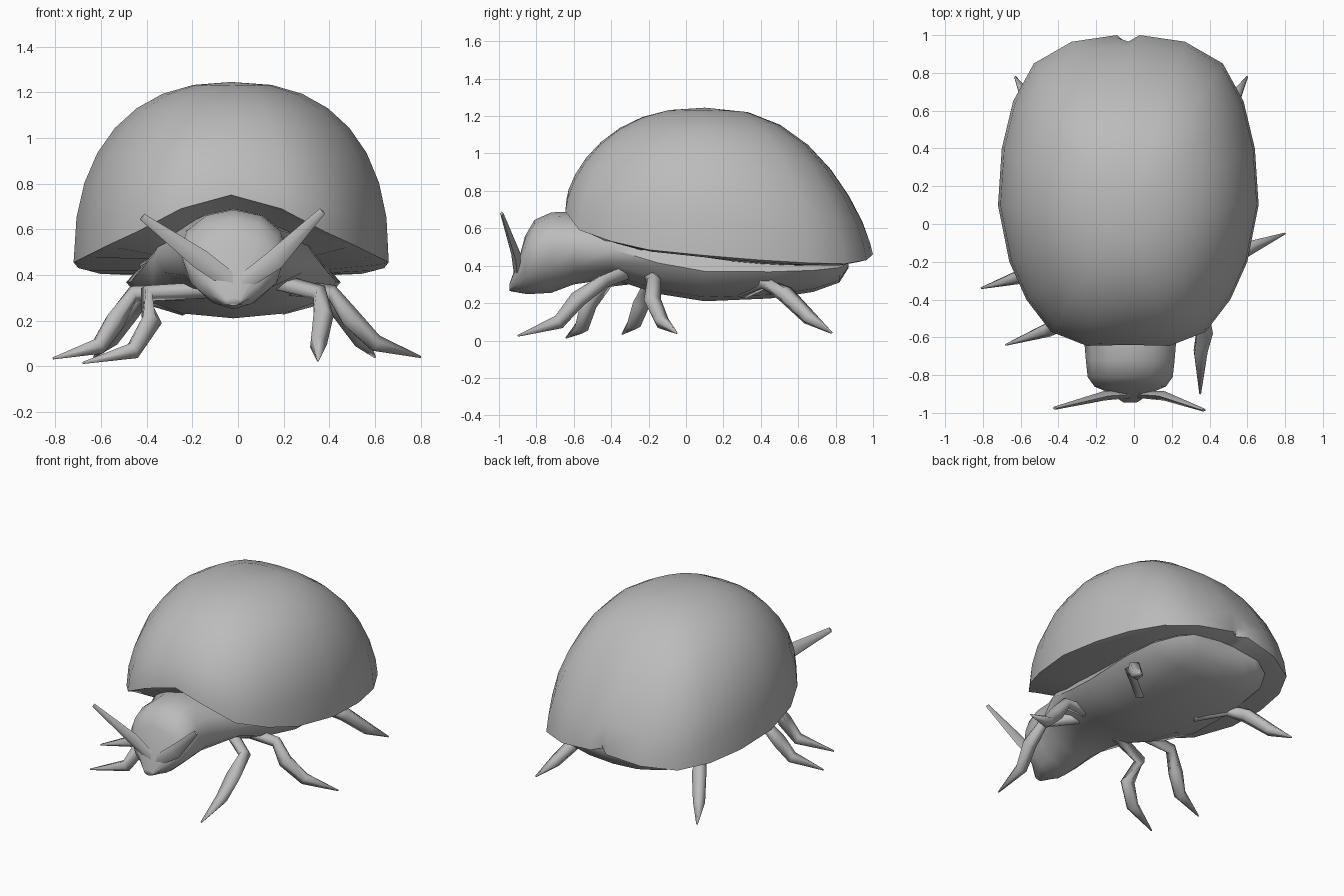
import bpy, bmesh, math
from mathutils import Vector

if "Cube" in bpy.data.objects:
    bpy.data.objects.remove(bpy.data.objects["Cube"])

grey = bpy.data.materials.new("plain grey")
grey.diffuse_color = (0.5, 0.5, 0.5, 1)
grey.use_nodes = True
grey.node_tree.nodes["Principled BSDF"].inputs["Base Color"].default_value = grey.diffuse_color


def finish(name, bm, angle):
    bmesh.ops.recalc_face_normals(bm, faces=bm.faces)
    mesh = bpy.data.meshes.new(name)
    bm.to_mesh(mesh)
    bm.free()
    mesh.materials.append(grey)
    ob = bpy.data.objects.new(name, mesh)
    bpy.context.collection.objects.link(ob)
    bpy.ops.object.select_all(action='DESELECT')
    ob.select_set(True)
    bpy.context.view_layer.objects.active = ob
    bpy.ops.object.shade_smooth_by_angle(angle=math.radians(angle))
    return ob


def bridge(bm, a, b):
    n = len(a)
    for i in range(n):
        j = (i + 1) % n
        bm.faces.new((a[i], a[j], b[j], b[i]))


def loft(name, rings, angle=60, hidden=None):
    """Join a list of point rings and cap both ends; drop faces the rule calls hidden."""
    bm = bmesh.new()
    loops = [[bm.verts.new(p) for p in r] for r in rings]
    for a, b in zip(loops, loops[1:]):
        bridge(bm, a, b)
    bm.faces.new(loops[0])
    bm.faces.new(loops[-1])
    bmesh.ops.recalc_face_normals(bm, faces=bm.faces)
    if hidden:
        gone = [f for f in bm.faces if hidden(f.calc_center_median())]
        bmesh.ops.delete(bm, geom=gone, context='FACES')
    return finish(name, bm, angle)


def limb(name, path, radii, sides=5, flat=1.0):
    """Tapered tube along a path, optionally flattened."""
    pts = [Vector(p) for p in path]
    rings = []
    for i, p in enumerate(pts):
        t = (pts[min(i + 1, len(pts) - 1)] - pts[max(i - 1, 0)]).normalized()
        u = t.cross(Vector((0, 1, 0))).normalized()
        v = t.cross(u)
        rings.append([p + radii[i] * (u * math.cos(a) + v * flat * math.sin(a))
                      for a in (2 * math.pi * k / sides for k in range(sides))])
    return loft(name, rings, 85)


# domed wing shell: half outline of the rim from front to back
CX, CY, TOP = -0.03, 0.1, 1.245
half = [(.22, -.645, .69), (.41, -.57, .59), (.54, -.4, .53), (.63, -.2, .485),
        (.69, .1, .455), (.67, .4, .43), (.61, .65, .415), (.5, .85, .41),
        (.3, .965, .43), (.06, 1.0, .46)]
rim = [(0, -.64, .75)] + half + [(0, 1.0, .47)] + [(-x, y, z) for x, y, z in reversed(half)]
back_mid = len(half) + 1


def dome_point(p, t):
    x, y, z = p
    d = (y - CY) / math.hypot(x, y - CY)
    end_p, end_q = (2.4, 1.25) if d > 0 else (2.4, 1.5)   # rounding of back and front
    p_exp = 2.35 + (end_p - 2.35) * d * d
    q_exp = 2.35 + (end_q - 2.35) * d * d
    r, h = math.cos(t) ** (2 / p_exp), math.sin(t) ** (2 / q_exp)
    return (CX * (1 - 0.2 * h) + x * r, CY + (y - CY) * r, z + (TOP - z) * h)


bm = bmesh.new()
steps = 8
rings = [[bm.verts.new(dome_point(p, math.pi / 2 * s / steps)) for p in rim] for s in range(steps)]
for a, b in zip(rings, rings[1:]):
    bridge(bm, a, b)
apex = bm.verts.new((CX, CY, TOP))
for i, v in enumerate(rings[-1]):
    bm.faces.new((v, rings[-1][(i + 1) % len(rim)], apex))
# underside running in to the belly
lip = [bm.verts.new((CX + x * .94, CY + (y - CY) * .95, z - .01)) for x, y, z in rim]
inner = [bm.verts.new((CX + x * .58, CY + (y - CY) * .58, min(z - .01, .47))) for x, y, z in rim]
bridge(bm, rings[0], lip)
bridge(bm, lip, inner)
# seam notch at the back
for ring, depth in ((rings[0], .05), (rings[1], .02), (lip, .03)):
    ring[back_mid].co.y -= depth
finish("wing_shell", bm, 50)

# head, neck and belly: y, bottom, top, half width
sections = [(-.945, .265, .3, .035), (-.89, .255, .45, .12), (-.86, .25, .56, .19),
            (-.81, .25, .645, .225), (-.72, .255, .685, .235), (-.6, .30, .69, .245),
            (-.4, .33, .65, .35), (-.15, .25, .58, .41), (.1, .21, .53, .45),
            (.45, .225, .51, .47), (.68, .26, .49, .44), (.82, .31, .47, .36), (.87, .39, .45, .26)]
body = []
for y, lo, hi, w in sections:
    head = y < -.65
    mid = lo + (hi - lo) * (.58 if head else .5)
    ring = []
    for k in range(12):
        c, s = math.cos(math.pi * k / 6), math.sin(math.pi * k / 6)
        if head and s < 0:                       # tapered chin
            c = math.copysign(abs(c) ** 1.25, c)
        ring.append((-.02 + w * c, y, mid + (hi - mid if s > 0 else mid - lo) * s))
    body.append(ring)
loft("head_and_belly", body, 50,
     lambda c: (c.y > -.35 and c.z > .56) or (c.y > -.1 and c.z > .465))

# antennae: flat blades rising from the snout
for name, tip in (("antenna_left", (-.42, -.975, .655)), ("antenna_right", (.37, -.985, .68))):
    s = 1 if tip[0] > 0 else -1
    base, mid = (0, -.9, .35), (s * .16, -.91, .465)
    limb(name, [base, mid, tip], [.035, .045, .016], 4, .55)

# legs: hip, knee, shin, ankle, toe
back = [(.2, .3, .26), (.38, .42, .31), (.44, .53, .25), (.53, .66, .12), (.6, .78, .04)]
legs = {
    "front_leg_right": [(.12, -.28, .38), (.36, -.44, .32), (.37, -.58, .22), (.35, -.68, .1), (.35, -.9, .025)],
    "front_leg_left": [(-.1, -.3, .34), (-.4, -.42, .32), (-.38, -.52, .2), (-.46, -.56, .07), (-.68, -.64, .015)],
    "middle_leg_right": [(.15, -.2, .35), (.41, -.17, .32), (.49, -.18, .21), (.6, -.13, .1), (.8, -.05, .04)],
    "middle_leg_left": [(-.2, -.18, .33), (-.46, -.19, .32), (-.54, -.24, .2), (-.61, -.28, .09), (-.81, -.34, .035)],
    "back_leg_right": back,
    "back_leg_left": [(-x - .03, y, z) for x, y, z in back],
}
for name, path in legs.items():
    limb(name, path, [.04, .038, .048, .04, .005])
